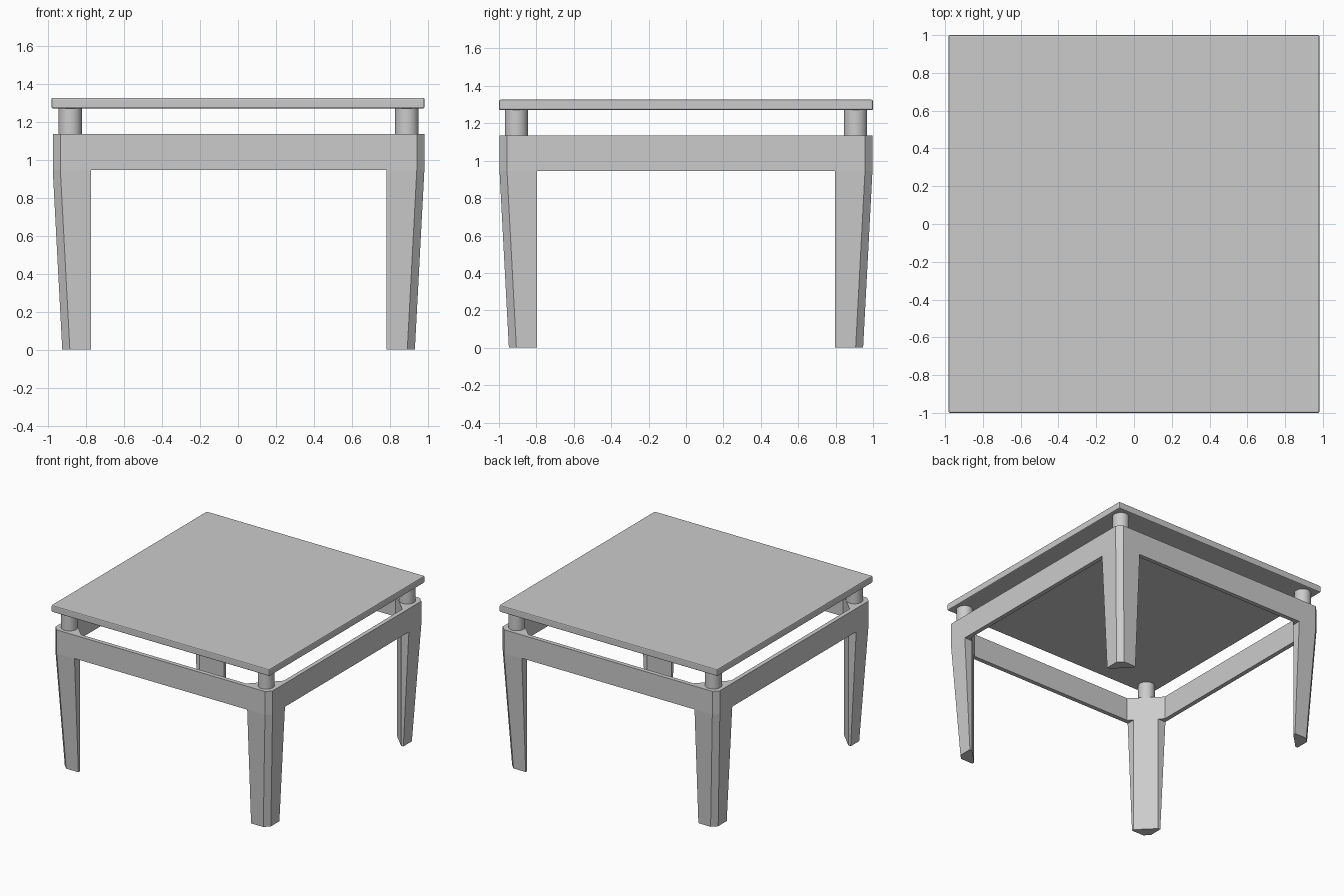
import bpy
import bmesh

cube = bpy.data.objects.get("Cube")
if cube:
    bpy.data.objects.remove(cube, do_unlink=True)

HALF_X, HALF_Y, SHIFT = 0.978, 0.997, 0.003
FRAME_LOW, FRAME_HIGH = 0.945, 1.135
TOP_LOW, TOP_HIGH = 1.27, 1.326
CORNERS = {"front_right": (-1, -1), "front_left": (1, -1),
           "back_right": (-1, 1), "back_left": (1, 1)}

grey = bpy.data.materials.new("plain_grey")
grey.use_nodes = True
grey.diffuse_color = (0.6, 0.6, 0.6, 1)
grey.node_tree.nodes["Principled BSDF"].inputs["Base Color"].default_value = (0.6, 0.6, 0.6, 1)


def finish(name, bm):
    bmesh.ops.recalc_face_normals(bm, faces=bm.faces)
    mesh = bpy.data.meshes.new(name)
    bm.to_mesh(mesh)
    bm.free()
    mesh.materials.append(grey)
    obj = bpy.data.objects.new(name, mesh)
    bpy.context.collection.objects.link(obj)
    return obj


def bridge(bm, ring_a, ring_b):
    n = len(ring_a)
    for i in range(n):
        j = (i + 1) % n
        bm.faces.new((ring_a[i], ring_a[j], ring_b[j], ring_b[i]))


def octagon(bm, inset, cut, z):
    """Rectangle with its corners cut off."""
    x, y = HALF_X - inset, HALF_Y - inset
    points = [(x, y - cut), (x - cut, y), (cut - x, y), (-x, y - cut),
              (-x, cut - y), (cut - x, -y), (x - cut, -y), (x, cut - y)]
    return [bm.verts.new((px + SHIFT, py, z)) for px, py in points]


# Frame: thin rails that thicken into corner blocks
bm = bmesh.new()
loops = [octagon(bm, inset, cut, z) for inset, cut, z in (
    (0, 0.04, FRAME_LOW), (0, 0.04, FRAME_HIGH),
    (0.035, 0.2, FRAME_HIGH), (0.035, 0.2, FRAME_LOW))]
for i in range(4):
    bridge(bm, loops[i], loops[(i + 1) % 4])
finish("frame", bm)


def leg(name, sx, sy):
    """Leg with chamfered corners, tapering on its outer sides."""
    bm = bmesh.new()
    rings = []
    for z, out in ((0, 0.05), (FRAME_LOW, 0)):
        section = [(out, out + 0.04), (out, 0.2), (0.07, 0.2),
                   (0.2, 0.07), (0.2, out), (out + 0.04, out)]
        rings.append([bm.verts.new((sx * (HALF_X - a) + SHIFT, sy * (HALF_Y - b), z))
                      for a, b in section])
        bm.faces.new(rings[-1])
    bridge(bm, *rings)
    finish(name, bm)


def post(name, sx, sy):
    """Round spacer between frame and tabletop."""
    bpy.ops.mesh.primitive_cylinder_add(
        vertices=32, radius=0.062, depth=TOP_LOW - FRAME_HIGH,
        location=(sx * (HALF_X - 0.092) + SHIFT, sy * (HALF_Y - 0.09),
                  (TOP_LOW + FRAME_HIGH) / 2))
    obj = bpy.context.object
    obj.name = name
    obj.data.materials.append(grey)
    bpy.ops.object.shade_smooth_by_angle()


for corner, (sx, sy) in CORNERS.items():
    leg(corner + "_leg", sx, sy)
    post(corner + "_post", sx, sy)

# Tabletop: thin slab with softened edges
bm = bmesh.new()
bmesh.ops.create_cube(bm, size=1)
bmesh.ops.scale(bm, vec=(1.964, 2, TOP_HIGH - TOP_LOW), verts=bm.verts)
bmesh.ops.translate(bm, vec=(0, 0, (TOP_LOW + TOP_HIGH) / 2), verts=bm.verts)
top = finish("tabletop", bm)
bevel = top.modifiers.new("soft_edges", "BEVEL")
bevel.width = 0.008
bevel.segments = 2
